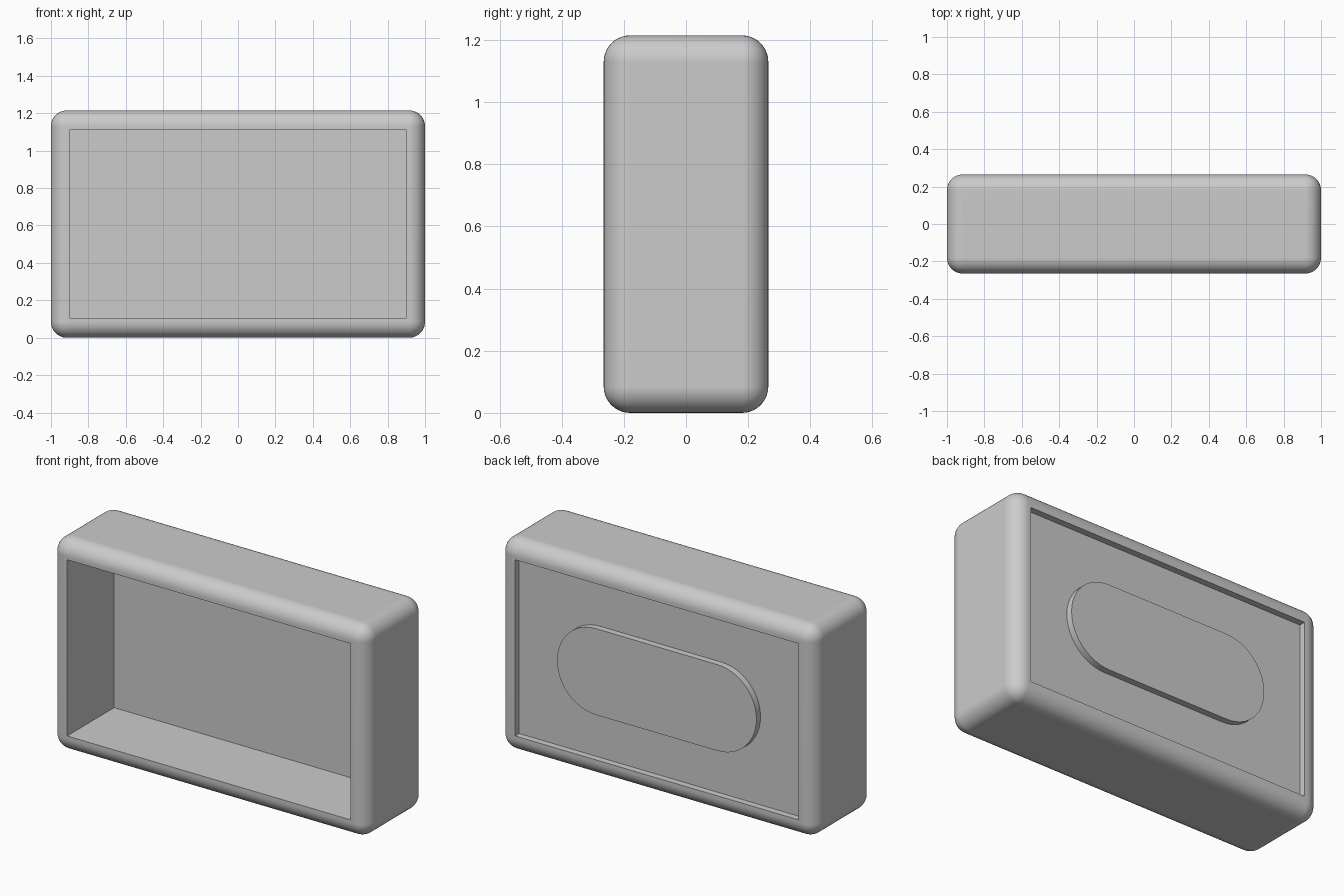
import bpy, bmesh, math
from mathutils import Matrix, Vector

if "Cube" in bpy.data.objects:
    bpy.data.objects.remove(bpy.data.objects["Cube"], do_unlink=True)

WIDTH, DEPTH, HEIGHT = 2.0, 0.53, 1.215
RADIUS = 0.085           # rounding of the outer edges
RIM = 0.11               # outer wall to opening
CAVITY, RECESS = 0.425, 0.037

grey = bpy.data.materials.new("plain grey")
grey.use_nodes = True
color = (0.6, 0.6, 0.6, 1)
grey.diffuse_color = color
grey.node_tree.nodes["Principled BSDF"].inputs["Base Color"].default_value = color


def add_object(name, bm):
    bmesh.ops.recalc_face_normals(bm, faces=bm.faces)
    mesh = bpy.data.meshes.new(name)
    bm.to_mesh(mesh)
    bm.free()
    mesh.materials.append(grey)
    obj = bpy.data.objects.new(name, mesh)
    bpy.context.collection.objects.link(obj)
    bpy.ops.object.select_all(action="DESELECT")
    obj.select_set(True)
    bpy.context.view_layer.objects.active = obj
    bpy.ops.object.shade_smooth_by_angle(angle=math.radians(35))
    return obj


# Rounded housing with a deep front cavity and a shallow back recess
bm = bmesh.new()
bmesh.ops.create_cube(bm, size=1)
bmesh.ops.scale(bm, vec=(WIDTH, DEPTH, HEIGHT), verts=bm.verts)
bmesh.ops.translate(bm, vec=(0, 0, HEIGHT / 2), verts=bm.verts)
bmesh.ops.bevel(bm, geom=bm.edges[:], offset=RADIUS, segments=10,
                profile=0.5, affect="EDGES")
bm.normal_update()
for side, depth in ((-1, CAVITY), (1, RECESS)):
    face = max(bm.faces, key=lambda f: f.calc_area() * f.normal.y * side)
    bmesh.ops.inset_individual(bm, faces=[face], thickness=RIM - RADIUS)
    bmesh.ops.inset_individual(bm, faces=[face], thickness=0, depth=-depth)
housing = add_object("housing", bm)
weighted = housing.modifiers.new("clean_shading", "WEIGHTED_NORMAL")
weighted.keep_sharp = True

# Raised round-ended pad on the back panel
bm = bmesh.new()
PAD_RADIUS, PAD_STRAIGHT, STEPS = 0.247, 0.385, 24
outline = []
for end in (1, -1):
    for i in range(STEPS + 1):
        a = math.pi * (i / STEPS - 0.5) + (0 if end > 0 else math.pi)
        outline.append(bm.verts.new((end * PAD_STRAIGHT + PAD_RADIUS * math.cos(a),
                                     DEPTH / 2 - RECESS,
                                     HEIGHT / 2 + PAD_RADIUS * math.sin(a))))
base = bm.faces.new(outline)
top = bmesh.ops.extrude_face_region(bm, geom=[base])
bmesh.ops.translate(bm, vec=(0, RECESS, 0),
                    verts=[v for v in top["geom"] if isinstance(v, bmesh.types.BMVert)])
add_object("back_pad", bm)
